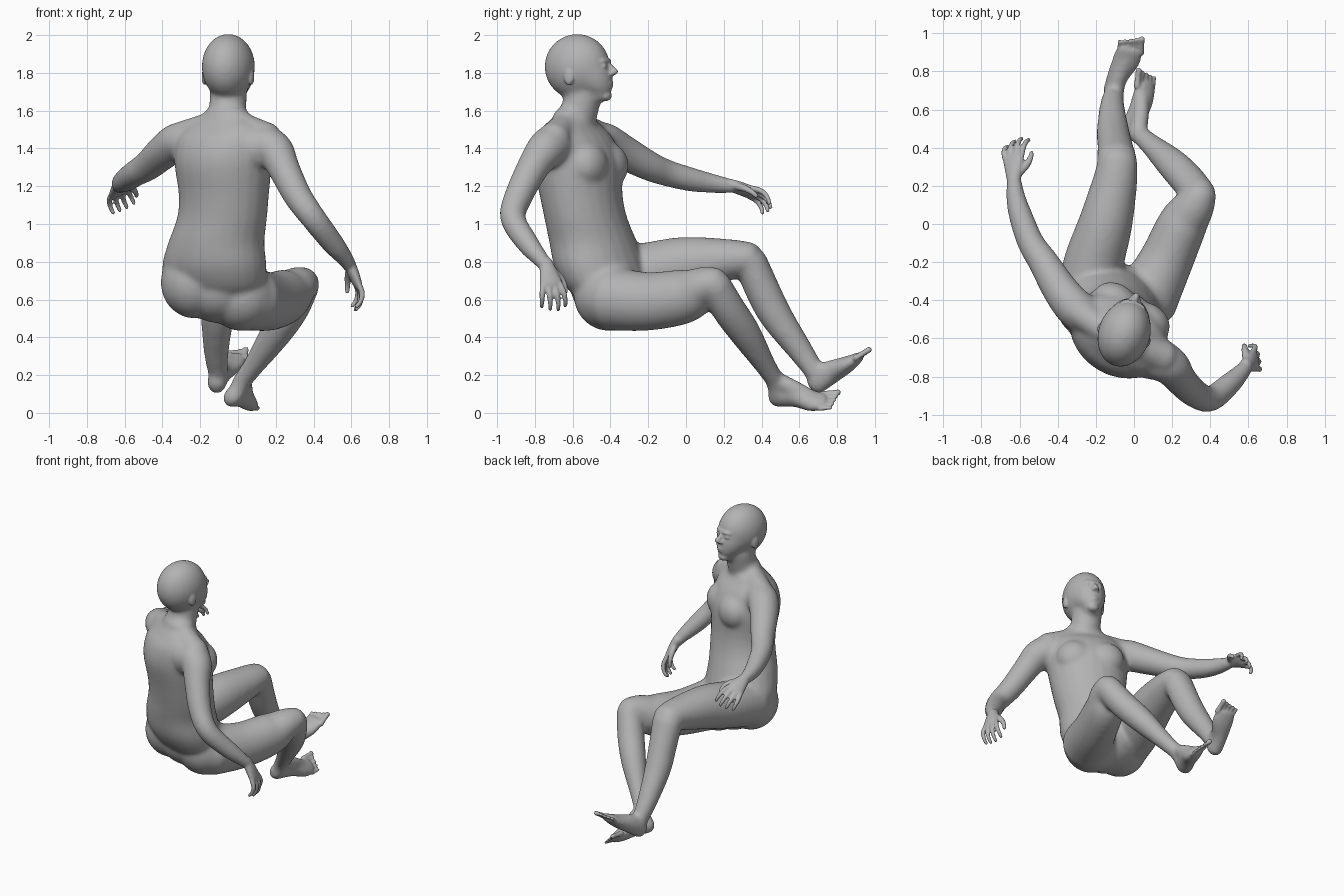
import bpy
import bmesh
from math import sin, cos, tau
from mathutils import Vector, Matrix

cube = bpy.data.objects.get("Cube")
if cube:
    bpy.data.objects.remove(cube, do_unlink=True)

UP = Vector((0, 0, 1))


def spline(keys, steps=4):
    """Smooth samples through the key rings."""
    pts = [keys[0]] + keys + [keys[-1]]
    out = []
    for a, b, c, d in zip(pts, pts[1:], pts[2:], pts[3:]):
        for k in range(steps):
            t = k / steps
            out.append((b * 2 + (c - a) * t + (a * 2 - b * 5 + c * 4 - d) * t ** 2
                        + (b * 3 - a - c * 3 + d) * t ** 3) * 0.5)
    return out + [keys[-1]]


def loft(bm, rings, side, axis=None, sides=24):
    """Round-ended tube; each ring is x, y, z, half width, half depth."""
    keys = [Vector(r if len(r) == 5 else (*r, r[-1])) for r in rings]
    path = spline(keys)
    mids = [Vector(p[:3]) for p in path]
    last = len(path) - 1
    secs = []
    for i, p in enumerate(path):
        t = axis or (mids[min(i + 1, last)] - mids[max(i - 1, 0)]).normalized()
        u = Vector(side)
        u = (u - t * u.dot(t)).normalized()
        secs.append((mids[i], u * p[3], t.cross(u) * p[4], t))

    def cap(sec, sign):
        c, u, v, t = sec
        h = min(u.length, v.length) * 0.8 * sign
        return [(c + t * h * sin(q), u * cos(q), v * cos(q), t) for q in (0.5, 1, 1.4)]

    secs = cap(secs[0], -1)[::-1] + secs + cap(secs[-1], 1)
    loops = [[bm.verts.new(c + u * cos(tau * k / sides) + v * sin(tau * k / sides))
              for k in range(sides)] for c, u, v, t in secs]
    for lo, hi in zip(loops, loops[1:]):
        for k in range(sides):
            n = (k + 1) % sides
            bm.faces.new((lo[k], lo[n], hi[n], hi[k]))
    bm.faces.new(loops[0][::-1])
    bm.faces.new(loops[-1])


def ball(bm, loc, radii, side=(1, 0, 0)):
    """Ellipsoid turned so that its width runs along side."""
    s = Vector(side).normalized()
    turn = Matrix((s, UP.cross(s), UP)).transposed().to_4x4()
    mat = Matrix.Translation(loc) @ turn @ Matrix.Diagonal((*radii, 1))
    bmesh.ops.create_uvsphere(bm, u_segments=24, v_segments=16, radius=1, matrix=mat)


def fuse(bm, name, voxel, rounds):
    """Merge all overlapping pieces into one continuous skin."""
    mesh = bpy.data.meshes.new(name)
    bm.to_mesh(mesh)
    bm.free()
    ob = bpy.data.objects.new(name, mesh)
    bpy.context.collection.objects.link(ob)
    remesh = ob.modifiers.new("skin", 'REMESH')
    remesh.mode = 'VOXEL'
    remesh.voxel_size = voxel
    smooth = ob.modifiers.new("soften", 'SMOOTH')
    smooth.factor = 0.5
    smooth.iterations = rounds
    bpy.context.view_layer.update()
    graph = bpy.context.evaluated_depsgraph_get()
    done = bpy.data.meshes.new_from_object(ob.evaluated_get(graph))
    ob.modifiers.clear()
    ob.data = done
    return ob


core = bmesh.new()

# Torso
TURN = Vector((0.85, -0.53, 0)).normalized()
AHEAD = UP.cross(TURN)
loft(core, [(-.09, -.39, .60, .19, .15), (-.11, -.41, .66, .27, .2),
            (-.125, -.45, .77, .295, .225), (-.115, -.49, .9, .268, .22),
            (-.085, -.53, 1.03, .25, .208), (-.075, -.555, 1.15, .25, .208),
            (-.08, -.575, 1.32, .27, .22), (-.08, -.59, 1.44, .27, .185),
            (-.07, -.6, 1.51, .23, .13), (-.06, -.595, 1.56, .14, .1)], TURN, UP)
for s in (-1, 1):
    chest = Vector((-.08, -.57, 1.31)) + AHEAD * .125 + TURN * .1 * s
    ball(core, chest, (.125, .1, .12), TURN)

# Neck and the slope down to the shoulders
loft(core, [(-.06, -.6, 1.5, .11), (-.055, -.565, 1.6, .1), (-.05, -.54, 1.7, .098)], TURN)
loft(core, [(-.31, -.45, 1.46, .08), (-.17, -.545, 1.51, .075), (-.06, -.605, 1.54, .08),
            (.06, -.66, 1.5, .075), (.15, -.7, 1.45, .09)], UP)

# Buttocks
ball(core, (-.23, -.42, .69), (.18, .185, .19))
ball(core, (-.1, -.405, .66), (.2, .205, .185))
ball(core, (.02, -.405, .62), (.185, .19, .187))

# Head
FACE = Vector((0.95, -0.3, 0)).normalized()
LOOK = UP.cross(FACE)


def on_head(s, f, z):
    return Vector((-.05, -.572, z)) + FACE * s + LOOK * f


jaw = [(.115, 1.685, .055, .064), (.075, 1.73, .094, .115), (.03, 1.79, .122, .158),
       (.005, 1.85, .128, .168)]
loft(core, [(*on_head(0, f, z), a, b) for f, z, a, b in jaw], FACE, UP)
ball(core, on_head(0, -.004, 1.833), (.138, .178, .174), FACE)

# Arms
right_arm = [(.1, -.7, 1.4, .12), (.15, -.72, 1.41, .11), (.2, -.755, 1.38, .1),
             (.24, -.81, 1.3, .086), (.315, -.885, 1.15, .076), (.4, -.917, 1.03, .068),
             (.5, -.84, .9, .06), (.565, -.775, .82, .046), (.597, -.735, .77, .037)]
left_arm = [(-.24, -.49, 1.41, .11), (-.31, -.44, 1.435, .105), (-.39, -.34, 1.385, .094),
            (-.475, -.2, 1.31, .08), (-.54, -.1, 1.27, .071), (-.59, .03, 1.235, .064),
            (-.62, .14, 1.215, .052), (-.63, .25, 1.2, .037)]
for arm in (right_arm, left_arm):
    loft(core, arm, (1, .3, .2))

# Legs: thigh, then shin
loft(core, [(.06, -.4, .605, .17), (.165, -.2, .59, .143, .155), (.255, 0, .62, .13, .143),
            (.315, .09, .67, .108, .105), (.348, .155, .685, .088)], (1, -.5, 0))
loft(core, [(.345, .15, .678, .088), (.285, .225, .55, .09), (.2, .315, .42, .083),
            (.09, .415, .26, .058), (.025, .47, .17, .05), (-.01, .485, .1, .048)], (1, .5, 0))
loft(core, [(-.24, -.38, .71, .17), (-.21, -.2, .745, .158, .158), (-.15, 0, .785, .142, .148),
            (-.1, .22, .81, .118, .112), (-.085, .335, .817, .104, .09)], (1, -.2, 0))
loft(core, [(-.09, .34, .8, .104, .09), (-.1, .415, .63, .092), (-.11, .485, .5, .086),
            (-.115, .612, .32, .066), (-.105, .69, .2, .052), (-.11, .69, .155, .05)], (1, 0, 0))

# Feet, each with a raised instep
right_foot = [(-.03, .475, .085, .05, .06), (.02, .58, .085, .052, .06),
              (.05, .67, .062, .067, .045), (.06, .735, .062, .062, .026)]
left_foot = [(-.115, .685, .155, .05, .062), (-.088, .77, .21, .055, .058),
             (-.04, .86, .258, .075, .042), (-.02, .92, .3, .072, .026)]
RIGHT_INNER = Vector((-.7, .1, .65)).normalized()
LEFT_INNER = Vector((1, -.1, 0)).normalized()
loft(core, right_foot, RIGHT_INNER)
loft(core, left_foot, LEFT_INNER)
loft(core, [(.02, .47, .18, .045), (.035, .57, .13, .045), (.04, .67, .085, .035)], RIGHT_INNER)
loft(core, [(-.1, .69, .21, .045), (-.08, .77, .235, .045), (-.04, .86, .27, .035)], LEFT_INNER)

base = fuse(core, "core", .012, 14)

# Fine parts are added on top of the softened core
fine = bmesh.new()
fine.from_mesh(base.data)
bpy.data.objects.remove(base, do_unlink=True)

# Face
ball(fine, on_head(0, .15, 1.862), (.07, .028, .018), FACE)
loft(fine, [(*on_head(0, .16, 1.855), .014), (*on_head(0, .185, 1.825), .016),
            (*on_head(0, .205, 1.805), .019)], FACE)
ball(fine, on_head(0, .175, 1.745), (.034, .02, .01), FACE)
ball(fine, on_head(0, .173, 1.728), (.03, .02, .01), FACE)
ball(fine, on_head(0, .152, 1.68), (.04, .034, .03), FACE)
for s in (-1, 1):
    ball(fine, on_head(.043 * s, .156, 1.835), (.022, .018, .013), FACE)
    ball(fine, on_head(.016 * s, .188, 1.797), (.013, .018, .012), FACE)
    ball(fine, on_head(.13 * s, -.01, 1.78), (.014, .028, .045), FACE)


def toes(ball_point, inner, ahead):
    ahead = Vector(ahead).normalized()
    for i in range(5):
        root = Vector(ball_point) + inner * (.058 - .029 * i)
        size = .018 if i == 0 else .012
        reach = .066 - .007 * i
        loft(fine, [(*(root - ahead * .02), size), (*(root + ahead * reach * .5), size * .85),
                    (*(root + ahead * reach), size * .95)], inner, sides=12)


toes((.06, .735, .062), RIGHT_INNER, (.1, .95, .1))
toes((-.02, .92, .3), LEFT_INNER, (.05, .8, .5))


def hand(wrist, ahead, thumb_side, flip):
    """Palm, four curled fingers and a thumb."""
    d = Vector(ahead).normalized()
    s = Vector(thumb_side)
    s = (s - d * s.dot(d)).normalized()
    n = d.cross(s) * flip

    def at(f, w, p):
        return Vector(wrist) + d * f + s * w + n * p

    loft(fine, [(*at(-.03, 0, 0), .036, .033), (*at(.03, 0, 0), .048, .03),
                (*at(.09, 0, .004), .06, .024), (*at(.11, 0, .006), .056, .019)], s)
    for i, reach in enumerate((.105, .12, .112, .09)):
        w = .046 - .031 * i
        loft(fine, [(*at(.1, w, .004), .016), (*at(.1 + reach * .5, w * 1.25, .012), .015),
                    (*at(.1 + reach * .85, w * 1.35, .04), .013),
                    (*at(.1 + reach, w * 1.35, .07), .011)], s, sides=12)
    loft(fine, [(*at(.02, .03, .01), .022), (*at(.06, .065, .028), .019),
                (*at(.1, .08, .045), .015), (*at(.13, .08, .06), .012)], n, sides=12)


hand((.597, -.735, .77), (.4, .22, -.88), (-.2, .95, .1), -1)
hand((-.63, .25, 1.2), (-.04, .93, -.28), (.82, .05, .45), 1)

body = fuse(fine, "seated_body", .0075, 3)

# Single grey skin
skin = bpy.data.materials.new("plain_grey")
skin.use_nodes = True
tone = (.45, .45, .45, 1)
skin.diffuse_color = tone
skin.node_tree.nodes["Principled BSDF"].inputs["Base Color"].default_value = tone
body.data.materials.clear()
body.data.materials.append(skin)
body.data.shade_smooth()
